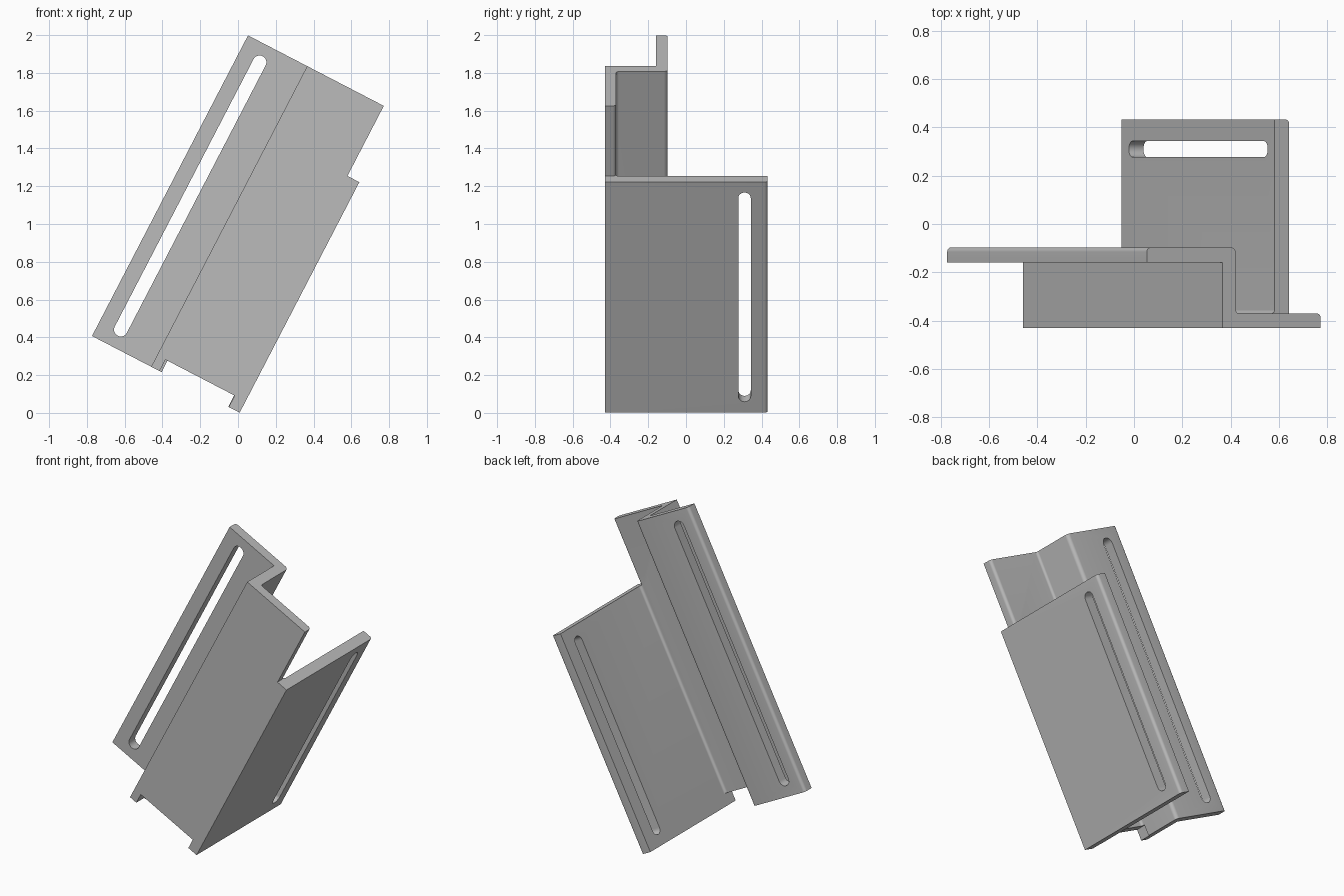
import bpy, bmesh, math
from mathutils import Vector

cube = bpy.data.objects.get("Cube")
if cube:
    bpy.data.objects.remove(cube, do_unlink=True)

LENGTH = 1.793      # length of the folded plate
SIDE_LENGTH = 1.375  # length of the side flange
TILT = math.radians(27.43)

grey = bpy.data.materials.new("plain grey")
grey.use_nodes = True
grey.diffuse_color = (0.5, 0.5, 0.5, 1)
grey.node_tree.nodes["Principled BSDF"].inputs["Base Color"].default_value = (0.5, 0.5, 0.5, 1)


def rounded(corners, steps=6):
    """Outline from (x, y, radius) corners, each rounded by its radius."""
    out = []
    for i, (x, y, r) in enumerate(corners):
        p = Vector((x, y))
        if r == 0:
            out.append(p)
            continue
        a = (Vector(corners[i - 1][:2]) - p).normalized()
        b = (Vector(corners[(i + 1) % len(corners)][:2]) - p).normalized()
        centre = p + (a + b) * r
        for k in range(steps + 1):
            ang = math.pi / 2 * k / steps
            out.append(centre - b * r * math.cos(ang) - a * r * math.sin(ang))
    return out


def solid(name, outline, place, sweep):
    """Extrude a flat outline, placed in space by a function, along a vector."""
    bm = bmesh.new()
    face = bm.faces.new([bm.verts.new(place(p)) for p in outline])
    ext = bmesh.ops.extrude_face_region(bm, geom=[face])
    moved = [v for v in ext["geom"] if isinstance(v, bmesh.types.BMVert)]
    bmesh.ops.translate(bm, verts=moved, vec=sweep)
    bmesh.ops.recalc_face_normals(bm, faces=bm.faces)
    mesh = bpy.data.meshes.new(name)
    bm.to_mesh(mesh)
    bm.free()
    mesh.materials.append(grey)
    obj = bpy.data.objects.new(name, mesh)
    bpy.context.collection.objects.link(obj)
    return obj


def extruded_profile(name, corners, start, end):
    return solid(name, rounded(corners), lambda p: (p.x, p.y, start), (0, 0, end - start))


def slot_outline(mid, low, high, r, steps=12):
    pts = []
    for end, turn in ((high, 0), (low, math.pi)):
        for k in range(steps + 1):
            a = turn + math.pi * k / steps
            pts.append(Vector((mid + r * math.cos(a), end + r * math.sin(a))))
    return pts


def combine(target, other, operation):
    mod = target.modifiers.new(operation.lower(), "BOOLEAN")
    mod.operation, mod.object, mod.solver = operation, other, "EXACT"
    with bpy.context.temp_override(object=target, active_object=target):
        bpy.ops.object.modifier_apply(modifier=mod.name)
    bpy.data.objects.remove(other, do_unlink=True)


# Stepped plate: slotted wing, web and front plate in one fold
bracket = extruded_profile("bracket", [
    (0, -0.16, 0), (0.353, -0.16, 0), (0.353, -0.43, 0), (0.81, -0.43, 0),
    (0.81, -0.37, 0.018), (0.415, -0.37, 0.015), (0.415, -0.097, 0.022),
    (0, -0.097, 0.018)], 0, LENGTH)

# Side flange running back from the front plate
flange = extruded_profile("side_flange", [
    (0.77, -0.43, 0), (0.881, -0.43, 0), (0.881, 0.432, 0.018),
    (0.813, 0.432, 0), (0.813, -0.37, 0.015), (0.77, -0.37, 0)], 0, SIDE_LENGTH)
combine(bracket, flange, "UNION")

# Notch in the lower edge of the front plate
notch = extruded_profile("notch_cutter", [
    (0.403, -0.5, 0), (0.816, -0.5, 0), (0.816, -0.352, 0), (0.403, -0.352, 0)], -0.1, 0.068)
combine(bracket, notch, "DIFFERENCE")

# Long slots in the wing and in the side flange
wing_slot = solid("wing_slot_cutter", slot_outline(0.12, 0.1, 1.695, 0.036),
                  lambda p: (p.x, -0.3, p.y), (0, 0.4, 0))
combine(bracket, wing_slot, "DIFFERENCE")
flange_slot = solid("flange_slot_cutter", slot_outline(0.31, 0.098, 1.28, 0.033),
                    lambda p: (0.7, p.x, p.y), (0.3, 0, 0))
combine(bracket, flange_slot, "DIFFERENCE")

# Lean the finished bracket into place
bracket.location = (-0.773, 0, 0.407)
bracket.rotation_euler = (0, TILT, 0)
bpy.ops.object.select_all(action="DESELECT")
bracket.select_set(True)
bpy.context.view_layer.objects.active = bracket
bpy.ops.object.shade_smooth_by_angle(angle=math.radians(30))
